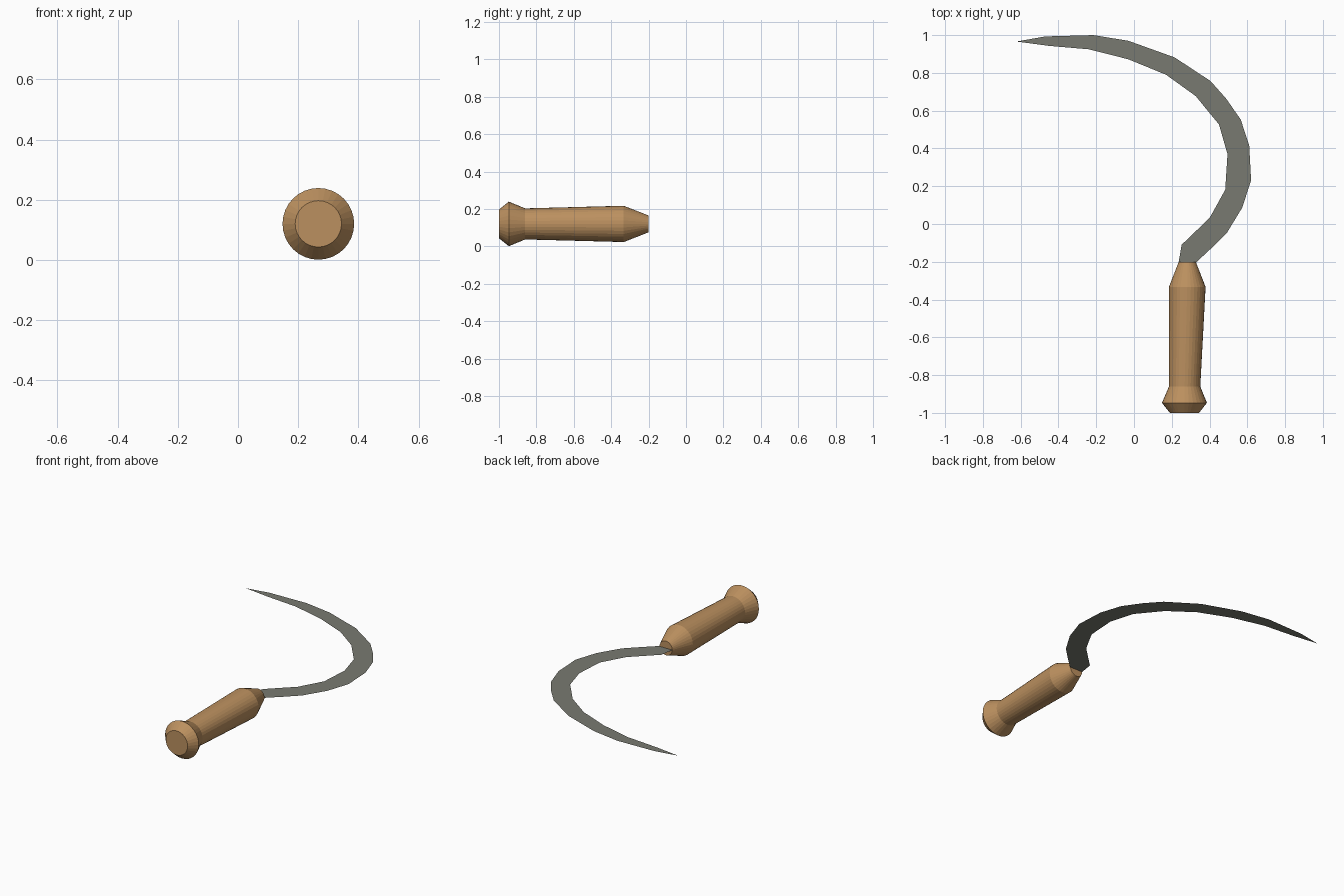
import bpy, bmesh, math

if "Cube" in bpy.data.objects:
    bpy.data.objects.remove(bpy.data.objects["Cube"])

Z = 0.12  # height of the tool's centre line


def material(name, rgb):
    m = bpy.data.materials.new(name)
    m.diffuse_color = (*rgb, 1)
    m.use_nodes = True
    m.node_tree.nodes["Principled BSDF"].inputs["Base Color"].default_value = m.diffuse_color
    return m


def make_object(name, bm, mat):
    mesh = bpy.data.meshes.new(name)
    bm.to_mesh(mesh)
    bm.free()
    mesh.materials.append(mat)
    ob = bpy.data.objects.new(name, mesh)
    bpy.context.collection.objects.link(ob)
    return ob


wood = material("light wood", (0.50, 0.28, 0.115))
steel = material("grey steel", (0.19, 0.195, 0.165))

# Handle: rings lofted along y (y, centre x, radius)
profile = [(-1.0, 0.267, 0.077), (-0.947, 0.267, 0.119), (-0.86, 0.268, 0.083),
           (-0.333, 0.282, 0.097), (-0.2, 0.282, 0.045)]
SIDES = 32
bm = bmesh.new()
rings = []
for y, cx, r in profile:
    rings.append([bm.verts.new((cx + r * math.cos(math.tau * i / SIDES), y,
                                Z + r * math.sin(math.tau * i / SIDES)))
                  for i in range(SIDES)])
for a, b in zip(rings, rings[1:]):
    for i in range(SIDES):
        j = (i + 1) % SIDES
        bm.faces.new((a[i], a[j], b[j], b[i]))
bm.faces.new(rings[0])
bm.faces.new(rings[-1])
bmesh.ops.recalc_face_normals(bm, faces=bm.faces)
make_object("handle", bm, wood)

# Blade: flat sheet between the outer and inner curves, tip to tang
tip = (-0.622, 0.966)
outer = [(-0.47, 0.993), (-0.215, 1.0), (-0.03, 0.97), (0.215, 0.882), (0.405, 0.757),
         (0.487, 0.665), (0.565, 0.553), (0.61, 0.415), (0.62, 0.23), (0.572, 0.085),
         (0.49, -0.05), (0.41, -0.128), (0.327, -0.205)]
inner = [(-0.45, 0.943), (-0.24, 0.925), (-0.03, 0.872), (0.17, 0.79), (0.327, 0.677),
         (0.388, 0.602), (0.45, 0.527), (0.495, 0.37), (0.483, 0.182), (0.442, 0.107),
         (0.40, 0.032), (0.252, -0.11), (0.236, -0.205)]
bm = bmesh.new()
start = bm.verts.new((*tip, Z))
out_v = [bm.verts.new((*p, Z)) for p in outer]
in_v = [bm.verts.new((*p, Z)) for p in inner]
bm.faces.new((start, in_v[0], out_v[0]))
for i in range(len(outer) - 1):
    bm.faces.new((out_v[i], in_v[i], in_v[i + 1], out_v[i + 1]))
make_object("blade", bm, steel)
